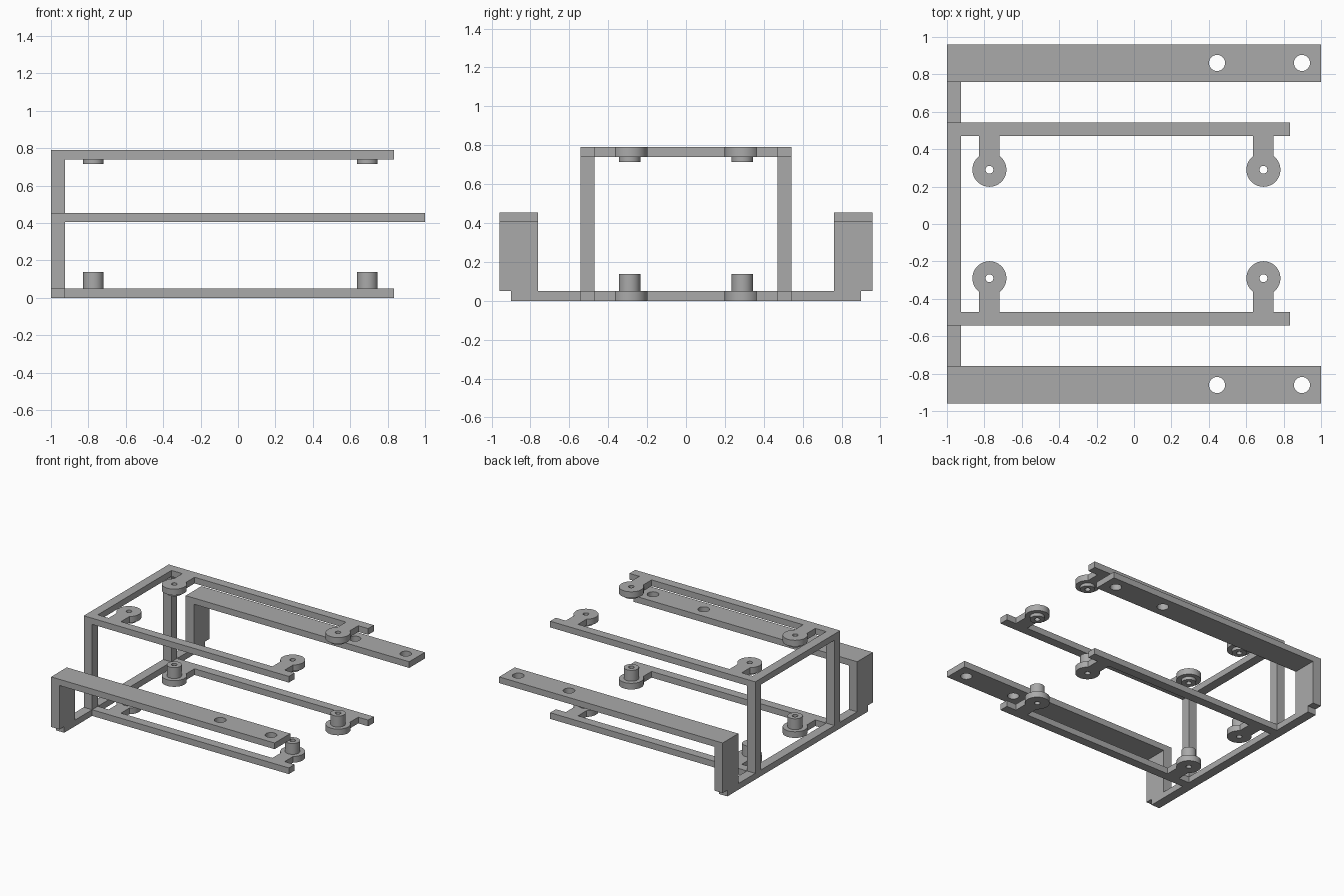
import bpy, bmesh, math

cube = bpy.data.objects.get("Cube")
if cube:
    bpy.data.objects.remove(cube)

grey = bpy.data.materials.new("plain grey")
grey.use_nodes = True
grey.diffuse_color = (0.4, 0.4, 0.4, 1)
grey.node_tree.nodes["Principled BSDF"].inputs["Base Color"].default_value = (0.4, 0.4, 0.4, 1)

# Shared dimensions
T = 0.05                        # plate thickness
BACK, FRAME = -1.0, -0.925      # depth range of the upright frame
RAIL_IN, RAIL_OUT = 0.47, 0.543
ARM_IN, ARM_OUT = 0.76, 0.96
ARM_TOP, TOP = 0.455, 0.79
PAD_X, PAD_Y, PAD_R = (-0.773, 0.692), 0.29, 0.091
NECK, HOLE_R, BOSS_R = 0.055, 0.021, 0.055


def arc(cx, cy, r, start, end, n):
    return [(cx + r * math.cos(start + (end - start) * i / n),
             cy + r * math.sin(start + (end - start) * i / n)) for i in range(n + 1)]


def circle(cx, cy, r, n=40):
    return arc(cx, cy, r, 0, math.tau, n)[:-1]


def rect(x0, x1, y0, y1):
    return [(x0, y0), (x1, y0), (x1, y1), (x0, y1)]


def plate(name, loops, low, high, along_x=False):
    """Extrude an outline with holes between two heights."""
    curve = bpy.data.curves.new(name, "CURVE")
    curve.dimensions = "2D"
    curve.fill_mode = "BOTH"
    curve.extrude = (high - low) / 2
    for loop in loops:
        spline = curve.splines.new("POLY")
        spline.points.add(len(loop) - 1)
        for point, (u, v) in zip(spline.points, loop):
            point.co = (u, v, 0, 1)
        spline.use_cyclic_u = True
    temp = bpy.data.objects.new(name + " outline", curve)
    bpy.context.collection.objects.link(temp)
    bpy.context.view_layer.update()
    evaluated = temp.evaluated_get(bpy.context.evaluated_depsgraph_get())
    mesh = bpy.data.meshes.new_from_object(evaluated)
    bpy.data.objects.remove(temp)
    bpy.data.curves.remove(curve)

    bm = bmesh.new()
    bm.from_mesh(mesh)
    bmesh.ops.remove_doubles(bm, verts=bm.verts, dist=0.0001)
    for vert in bm.verts:
        u, v, w = vert.co
        w += (low + high) / 2
        vert.co = (w, u, v) if along_x else (u, v, w)
    bmesh.ops.recalc_face_normals(bm, faces=bm.faces)
    bm.to_mesh(mesh)
    bm.free()
    mesh.name = name
    mesh.materials.clear()
    mesh.materials.append(grey)
    obj = bpy.data.objects.new(name, mesh)
    bpy.context.collection.objects.link(obj)
    bpy.ops.object.select_all(action="DESELECT")
    obj.select_set(True)
    bpy.context.view_layer.objects.active = obj
    bpy.ops.object.shade_smooth_by_angle(angle=math.radians(30))
    return obj


# Upright frame: base bar, two posts, top bar and the two outer legs
half = [(0.9, 0), (0.9, T), (ARM_OUT, T), (ARM_OUT, ARM_TOP), (ARM_IN, ARM_TOP),
        (ARM_IN, T), (RAIL_OUT, T), (RAIL_OUT, TOP)]
outline = half + [(-y, z) for y, z in reversed(half)]
window = rect(-RAIL_IN, RAIL_IN, T, TOP - T)
plate("upright_frame", [outline, window], BACK, FRAME, along_x=True)

# Rail outline with a necked round pad near each end
rail = [(0.835, RAIL_IN), (0.835, RAIL_OUT), (FRAME, RAIL_OUT), (FRAME, RAIL_IN)]
spread = math.asin(NECK / PAD_R)
for cx in PAD_X:
    rail.append((cx - NECK, RAIL_IN))
    rail += arc(cx, PAD_Y, PAD_R, math.pi / 2 + spread, math.pi * 2.5 - spread, 36)
    rail.append((cx + NECK, RAIL_IN))
rail_loops = [rail] + [circle(cx, PAD_Y, HOLE_R) for cx in PAD_X]

for side, s in (("left_in_depth", 1), ("right_in_depth", -1)):
    label = "back" if s > 0 else "front"

    # Outer mounting arms with screw holes
    y0, y1 = sorted((s * ARM_IN, s * ARM_OUT))
    holes = [circle(x, s * 0.861, 0.043) for x in (0.444, 0.898)]
    plate(label + "_arm", [rect(FRAME, 1.0, y0, y1)] + holes, ARM_TOP - T, ARM_TOP)

    # Lower and upper rails
    loops = [[(x, s * y) for x, y in loop] for loop in rail_loops]
    plate(label + "_lower_rail", loops, 0, T)
    plate(label + "_upper_rail", loops, TOP - T, TOP)

    # Hollow bosses: tall ones on the lower pads, short ones under the upper pads
    for end, cx in zip(("inner", "outer"), PAD_X):
        ring = [circle(cx, s * PAD_Y, BOSS_R), circle(cx, s * PAD_Y, HOLE_R)]
        plate(f"{label}_{end}_lower_boss", ring, T, 0.138)
        plate(f"{label}_{end}_upper_boss", ring, 0.715, TOP - T)
